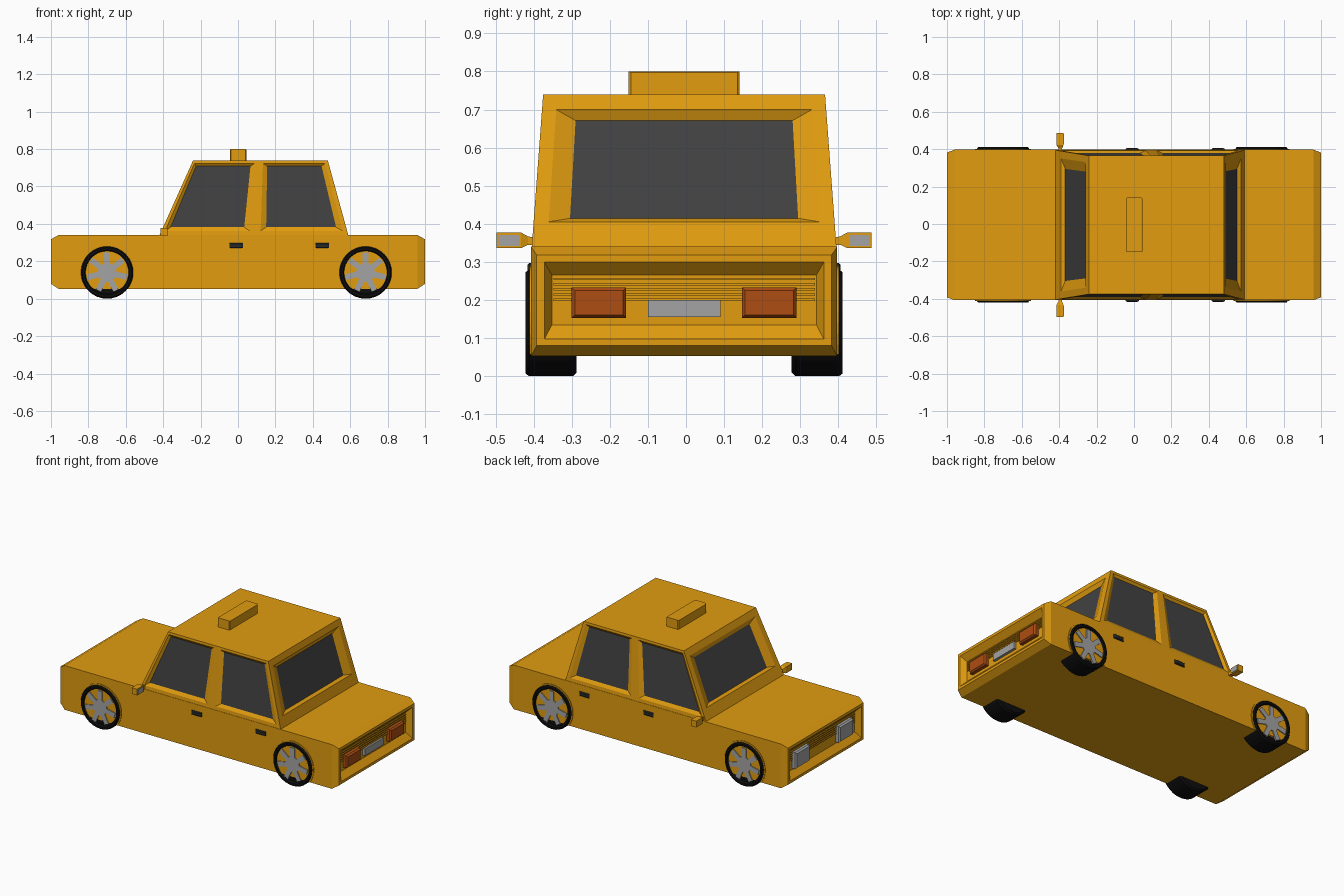
import bpy, bmesh, math
from mathutils import Vector

if "Cube" in bpy.data.objects:
    bpy.data.objects.remove(bpy.data.objects["Cube"])

CY = -0.005  # car centre line


def material(name, r, g, b):
    m = bpy.data.materials.new(name)
    m.diffuse_color = (r, g, b, 1)
    m.use_nodes = True
    m.node_tree.nodes["Principled BSDF"].inputs["Base Color"].default_value = m.diffuse_color
    return m


PAINT = material("taxi orange", 0.76, 0.335, 0.005)
GLASS = material("dark glass", 0.054, 0.054, 0.054)
RUBBER = material("black rubber", 0.004, 0.004, 0.004)
METAL = material("light grey", 0.37, 0.37, 0.37)
LAMP = material("rear lamp red", 0.42, 0.075, 0.006)
TRIM = material("dark trim", 0.02, 0.022, 0.022)


def finish(name, bm, *mats):
    bmesh.ops.remove_doubles(bm, verts=bm.verts, dist=1e-5)
    bmesh.ops.recalc_face_normals(bm, faces=bm.faces)
    me = bpy.data.meshes.new(name)
    bm.to_mesh(me)
    bm.free()
    for m in mats:
        me.materials.append(m)
    ob = bpy.data.objects.new(name, me)
    ob.location.y = CY
    bpy.context.collection.objects.link(ob)
    return ob


def loft(name, rings, mat):
    """Skin equal-length rings of points and cap both ends."""
    bm = bmesh.new()
    loops = [[bm.verts.new(p) for p in ring] for ring in rings]
    for a, b in zip(loops, loops[1:]):
        for i in range(len(a)):
            j = (i + 1) % len(a)
            bm.faces.new((a[i], a[j], b[j], b[i]))
    bm.faces.new(loops[0])
    bm.faces.new(loops[-1])
    return finish(name, bm, mat)


def rect_x(x, y0, y1, z0, z1):
    return [(x, y0, z0), (x, y1, z0), (x, y1, z1), (x, y0, z1)]


def rect_y(y, x0, x1, z0, z1):
    return [(x0, y, z0), (x1, y, z0), (x1, y, z1), (x0, y, z1)]


def circle(r, x, y, z, n=32):
    return [(x + r * math.sin(math.tau * i / n), y, z + r * math.cos(math.tau * i / n)) for i in range(n)]


# Lower body: box with chamfered ends and a recessed panel at each end
end = [(0.965, 0.347, 0.135, 0.265), (1.0, 0.367, 0.097, 0.30),
       (1.0, 0.387, 0.08, 0.318), (0.96, 0.402, 0.053, 0.34)]
rings = [rect_x(-x, -y, y, a, b) for x, y, a, b in end]
rings += [rect_x(x, -y, y, a, b) for x, y, a, b in reversed(end)]
loft("body", rings, PAINT)

# Cabin: sloped panels, each with a sunken window
bm = bmesh.new()


def window(corners, opening, pane, depth):
    bl, br, tr, tl = (Vector(c) for c in corners)
    normal = (br - bl).cross(tl - bl).normalized()
    centre = (bl + br + tr + tl) / 4
    if normal.dot(centre - Vector((0.08, 0, 0.5))) < 0:
        normal.negate()

    def at(u, v):
        return bl.lerp(br, u).lerp(tl.lerp(tr, u), v)

    def quad(u0, u1, v0, v1, d):
        return [bm.verts.new(at(u, v) - normal * d) for u, v in ((u0, v0), (u1, v0), (u1, v1), (u0, v1))]

    loops = [quad(0, 1, 0, 1, 0), quad(*opening, 0), quad(*pane, depth)]
    for a, b in zip(loops, loops[1:]):
        for i in range(4):
            j = (i + 1) % 4
            bm.faces.new((a[i], a[j], b[j], b[i]))
    bm.faces.new(loops[2]).material_index = 1


YB, YT, ZB, ZT = 0.40, 0.37, 0.339, 0.74
XB, XT = (-0.42, 0.09, 0.59), (-0.24, 0.112, 0.48)  # front, door pillar, rear
for s in (-1, 1):
    low = [(x, s * YB, ZB) for x in XB]
    top = [(x, s * YT, ZT) for x in XT]
    window((low[0], low[1], top[1], top[0]), (0.04, 0.94, 0.06, 0.96), (0.08, 0.88, 0.11, 0.925), 0.012)
    window((low[1], low[2], top[2], top[1]), (0.06, 0.95, 0.06, 0.96), (0.12, 0.89, 0.11, 0.925), 0.012)
for k in (0, 2):
    window(((XB[k], -YB, ZB), (XB[k], YB, ZB), (XT[k], YT, ZT), (XT[k], -YT, ZT)),
           (0.05, 0.95, 0.165, 0.90), (0.12, 0.88, 0.2, 0.84), 0.018)
for xs, y, z in ((XB, YB, ZB), (XT, YT, ZT)):
    bm.faces.new([bm.verts.new(p) for p in
                  [(x, -y, z) for x in xs] + [(x, y, z) for x in reversed(xs)]])
finish("cabin", bm, PAINT, GLASS)

# Roof sign
loft("roof_sign", [rect_x(-0.043, -0.14, 0.14, 0.735, 0.797), rect_x(-0.038, -0.146, 0.146, 0.735, 0.80),
                   rect_x(0.04, -0.146, 0.146, 0.735, 0.80), rect_x(0.045, -0.14, 0.14, 0.735, 0.797)], PAINT)

# Wheels, spoked rims and arch lips
for end_name, wx in (("front", -0.70), ("rear", 0.682)):
    for side, s in (("right", -1), ("left", 1)):
        tag = f"{end_name}_{side}"
        profile = [(0.13, 0.282), (0.14, 0.292), (0.14, 0.407), (0.133, 0.416), (0.12, 0.416), (0.113, 0.402)]
        loft("tyre_" + tag, [circle(r, wx, s * y, 0.14) for r, y in profile], RUBBER)
        star = []
        for i in range(7):
            a = math.tau * i / 7
            for r, w in ((0.048, -0.015), (0.108, -0.016), (0.108, 0.016), (0.048, 0.015)):
                star.append((wx + r * math.sin(a) + w * math.cos(a), 0.14 + r * math.cos(a) - w * math.sin(a)))
        loft("rim_" + tag, [[(x, s * y, z) for x, z in star] for y in (0.395, 0.412)], METAL)
        arch = [(x, max(z, 0.054)) for x, _, z in circle(0.149, wx, 0, 0.14)]
        arch = [p for i, p in enumerate(arch) if p[1] > 0.054]
        loft("wheel_arch_" + tag, [[(x, s * y, z) for x, z in arch] for y in (0.39, 0.406)], PAINT)

# Door handles and wing mirrors
for side, s in (("right", -1), ("left", 1)):
    for k, hx in enumerate((-0.01, 0.45)):
        loft(f"door_handle_{side}_{k + 1}",
             [rect_y(s * 0.398, hx - 0.036, hx + 0.036, 0.27, 0.297),
              rect_y(s * 0.406, hx - 0.036, hx + 0.036, 0.27, 0.297),
              rect_y(s * 0.411, hx - 0.028, hx + 0.028, 0.275, 0.292)], TRIM)
    loft("mirror_" + side,
         [rect_y(s * 0.385, -0.404, -0.384, 0.342, 0.362), rect_y(s * 0.41, -0.404, -0.384, 0.345, 0.367),
          rect_y(s * 0.428, -0.415, -0.377, 0.336, 0.377), rect_y(s * 0.492, -0.415, -0.377, 0.336, 0.377)], PAINT)
    loft("mirror_glass_" + side,
         [rect_x(x, s * 0.433, s * 0.487, 0.342, 0.371) for x in (-0.38, -0.374)], METAL)


def lamp(name, e, y0, y1, z0, z1, mat):
    """Tapered block standing in the end panel; e is -1 front, 1 rear."""
    loft(name, [rect_x(e * 0.96, y0, y1, z0, z1), rect_x(e * 0.985, y0, y1, z0, z1),
                rect_x(e * 0.995, y0 + 0.008, y1 - 0.008, z0 + 0.008, z1 - 0.008)], mat)


# Lamps, number plates and grille slats
for s in (-1, 1):
    y0, y1 = sorted((s * 0.152, s * 0.295))
    lamp(f"rear_lamp_{'left' if s > 0 else 'right'}", 1, y0, y1, 0.153, 0.233, LAMP)
    lamp(f"headlamp_{'left' if s > 0 else 'right'}", -1, y0, y1, 0.143, 0.25, METAL)
loft("rear_plate", [rect_x(x, -0.095, 0.095, 0.155, 0.20) for x in (0.96, 0.982)], METAL)
for e, label in ((-1, "front"), (1, "rear")):
    for i in range(5):
        z = 0.198 + i * 0.0135
        loft(f"{label}_slat_{i + 1}", [rect_x(e * x, -0.343, 0.343, z, z + 0.006) for x in (0.96, 0.97)], PAINT)
